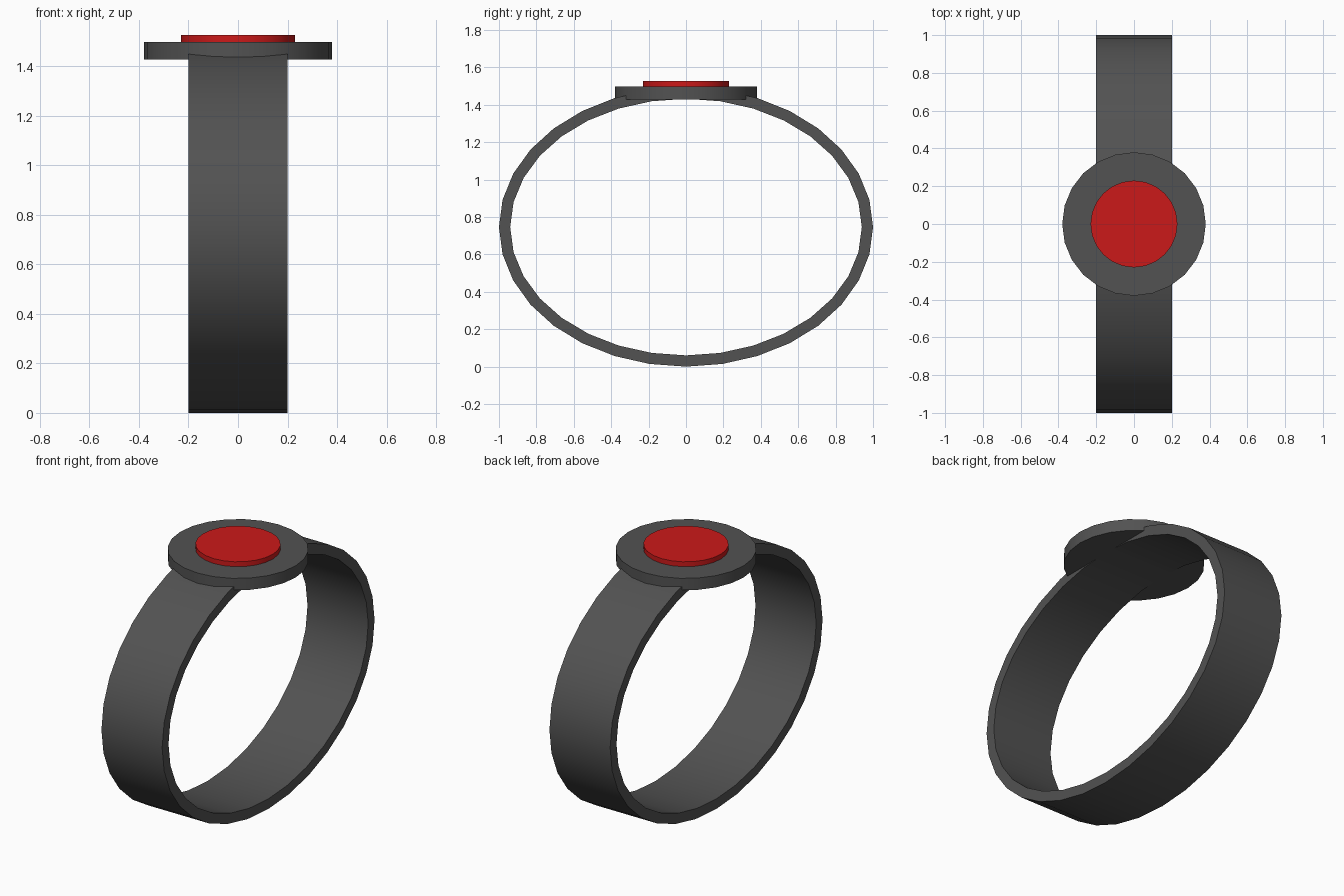
import bpy, bmesh, math

if "Cube" in bpy.data.objects:
    bpy.data.objects.remove(bpy.data.objects["Cube"])


def material(name, colour):
    m = bpy.data.materials.new(name)
    m.diffuse_color = colour
    m.use_nodes = True
    m.node_tree.nodes["Principled BSDF"].inputs["Base Color"].default_value = m.diffuse_color
    return m


def finish(obj, mat):
    obj.data.materials.append(mat)
    bpy.ops.object.select_all(action='DESELECT')
    obj.select_set(True)
    bpy.context.view_layer.objects.active = obj
    bpy.ops.object.shade_smooth_by_angle(angle=math.radians(30))


def disc(name, radius, z0, z1, sides, mat):
    bpy.ops.mesh.primitive_cylinder_add(vertices=sides, radius=radius, depth=z1 - z0,
                                        location=(0, 0, (z0 + z1) / 2))
    obj = bpy.context.object
    obj.name = name
    finish(obj, mat)


dark = material("dark_grey", (0.085, 0.085, 0.085, 1))
red = material("red", (0.6, 0.01, 0.01, 1))

# Wrist band: rectangular section swept round an ellipse
SEG, HALF_W, CENTRE_Z = 32, 0.2, 0.746
OUTER, INNER = (1.0, 0.746), (0.94, 0.686)
bm = bmesh.new()
rings = []
for i in range(SEG):
    a = 2 * math.pi * i / SEG
    rings.append([bm.verts.new((x, ry * math.cos(a), CENTRE_Z + rz * math.sin(a)))
                  for x, (ry, rz) in ((-HALF_W, OUTER), (HALF_W, OUTER),
                                      (HALF_W, INNER), (-HALF_W, INNER))])
for i in range(SEG):
    p, q = rings[i], rings[(i + 1) % SEG]
    for k in range(4):
        n = (k + 1) % 4
        bm.faces.new((p[k], p[n], q[n], q[k]))
bmesh.ops.recalc_face_normals(bm, faces=bm.faces)
mesh = bpy.data.meshes.new("band")
bm.to_mesh(mesh)
bm.free()
band = bpy.data.objects.new("band", mesh)
bpy.context.collection.objects.link(band)
finish(band, dark)

# Round case and raised red button
disc("case", 0.38, 1.427, 1.497, 24, dark)
disc("button", 0.23, 1.487, 1.526, 24, red)
